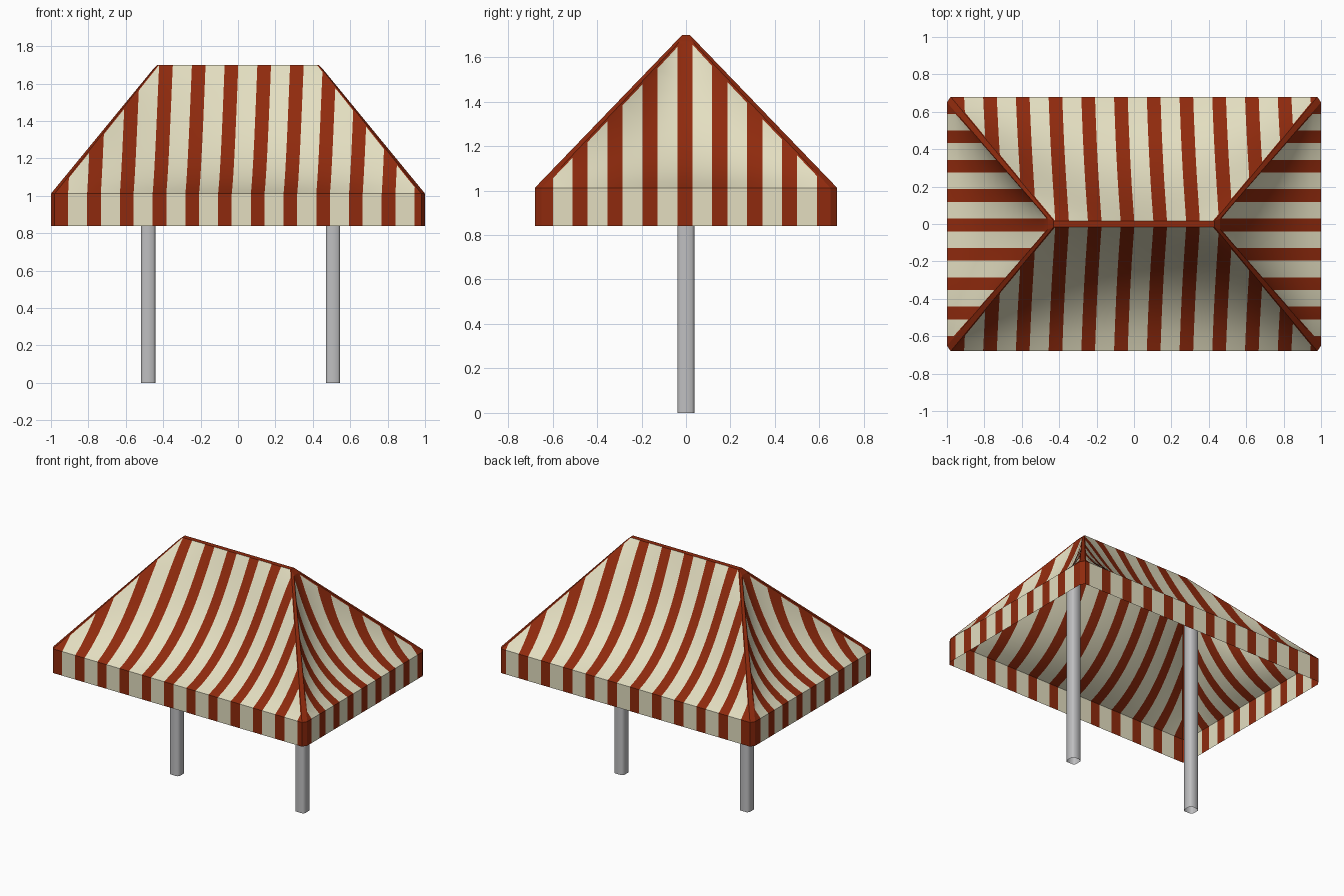
import bpy, bmesh, math
from mathutils import Vector

if "Cube" in bpy.data.objects:
    bpy.data.objects.remove(bpy.data.objects["Cube"])


def material(name, rgb):
    m = bpy.data.materials.new(name)
    m.diffuse_color = (*rgb, 1)
    m.use_nodes = True
    m.node_tree.nodes["Principled BSDF"].inputs["Base Color"].default_value = m.diffuse_color
    return m


CREAM = material("cream cloth", (0.77, 0.73, 0.53))
RED = material("rust red cloth", (0.275, 0.023, 0.004))
GREY = material("grey metal", (0.52, 0.52, 0.53))

# main sizes
X, Y = 1.0, 0.68            # half size of the canopy
CX, CY = 0.98, 0.65         # where the chamfered corners start
Z0, Z1, Z2 = 0.84, 1.012, 1.70  # valance bottom, eave, ridge
RX, RY = 0.43, 0.017        # ridge strip half size
EX, EY, EZ = 0.46, 0.028, 1.67  # top of the end panels


def finish(bm, name, mats):
    me = bpy.data.meshes.new(name)
    bm.to_mesh(me)
    bm.free()
    ob = bpy.data.objects.new(name, me)
    bpy.context.collection.objects.link(ob)
    for m in mats:
        me.materials.append(m)
    return ob


def striped_panel(name, base, top, along, w0, w1, first, period, width,
                  shift=0.0, sag=0.0, rows=1, border=0.0):
    """Cloth panel cut into stripes while flat, then placed and sagged."""
    base, top, along = Vector(base), Vector(top), Vector(along)
    up = top - base
    out = along.cross(up).normalized()
    if out.dot(Vector((base.x, base.y, 0))) < 0:
        out = -out
    bm = bmesh.new()
    bm.faces.new([bm.verts.new(c) for c in
                  ((-w0, 0, 0), (w0, 0, 0), (w1, 1, 0), (-w1, 1, 0))])

    def cut(co, no):
        bmesh.ops.bisect_plane(bm, geom=bm.verts[:] + bm.edges[:] + bm.faces[:],
                               dist=1e-5, plane_co=co, plane_no=no)

    for k in range(-8, 9):
        for side in (-0.5, 0.5):
            a = first + k * period + side * width
            if abs(a) < w0:
                cut((a, 0, 0), (1, -shift, 0))
    for r in range(1, rows):
        cut((0, r / rows, 0), (0, 1, 0))
    if border:
        for s in (-1, 1):
            cut((s * (w0 - border), 0, 0), (s, w0 - w1, 0))
    # stripe rule, with a red border along the hips
    for f in bm.faces:
        c = f.calc_center_median()
        d = (c.x - shift * c.y - first + period / 2) % period - period / 2
        edge = abs(c.x) > w0 + (w1 - w0) * c.y - border
        f.material_index = 1 if abs(d) < width / 2 or edge else 0
        f.smooth = sag > 0
    # the cloth hangs lowest a little below the middle
    for v in bm.verts:
        a, t = v.co.x, v.co.y
        u = min(1, abs(a) / (w0 + (w1 - w0) * t))
        drop = sag * 4 * t * (1 - t) * (1.3 - 0.6 * t) * (1 - u * u)
        v.co = base + up * t + along * a - out * drop
    bm.normal_update()
    bad = [f for f in bm.faces if f.normal.dot(out) < 0]
    bmesh.ops.reverse_faces(bm, faces=bad)
    finish(bm, name, (CREAM, RED))


# roof panels and valances, on opposite sides
long_stripes = dict(first=-0.07, period=0.175, width=0.073)
end_stripes = dict(first=-0.005, period=0.157, width=0.068)
for s, ln, en in ((-1, "front", "left"), (1, "back", "right")):
    striped_panel(ln + "_roof", (0, s * Y, Z1), (0, s * RY, Z2), (1, 0, 0),
                  CX, RX, shift=0.035, sag=0.11, rows=14, border=0.008,
                  **long_stripes)
    striped_panel(ln + "_valance", (0, s * Y, Z0), (0, s * Y, Z1), (1, 0, 0),
                  CX, CX, **long_stripes)
    striped_panel(en + "_roof", (s * X, 0, Z1), (s * EX, 0, EZ), (0, 1, 0),
                  CY, EY, sag=0.10, rows=14, border=0.01, **end_stripes)
    striped_panel(en + "_valance", (s * X, 0, Z0), (s * X, 0, Z1), (0, 1, 0),
                  CY, CY, **end_stripes)

# red edging: ridge strip, hips, corner chamfers and ridge ends
bm = bmesh.new()


def face(*pts):
    f = bm.faces.new([bm.verts.new(p) for p in pts])
    f.normal_update()
    if f.normal.dot(f.calc_center_median() - Vector((0, 0, 0.9))) < 0:
        f.normal_flip()


face((-RX, -RY, Z2), (RX, -RY, Z2), (RX, RY, Z2), (-RX, RY, Z2))
for sx in (-1, 1):
    face((sx * RX, -RY, Z2), (sx * RX, RY, Z2), (sx * EX, EY, EZ), (sx * EX, -EY, EZ))
    for sy in (-1, 1):
        face((sx * CX, sy * Y, Z1), (sx * X, sy * CY, Z1),
             (sx * EX, sy * EY, EZ), (sx * RX, sy * RY, Z2))
        face((sx * CX, sy * Y, Z0), (sx * X, sy * CY, Z0),
             (sx * X, sy * CY, Z1), (sx * CX, sy * Y, Z1))
finish(bm, "edging", (RED,))

# poles: square tubes with chamfered corners, open at the foot
for name, px in (("left_pole", -0.48), ("right_pole", 0.508)):
    bm = bmesh.new()
    a, b = 0.038, 0.026
    ring = [(a, -b), (a, b), (b, a), (-b, a), (-a, b), (-a, -b), (-b, -a), (b, -a)]
    low = [bm.verts.new((px + x, y, 0)) for x, y in ring]
    high = [bm.verts.new((px + x, y, 1.44)) for x, y in ring]
    for i in range(8):
        j = (i + 1) % 8
        f = bm.faces.new((low[i], low[j], high[j], high[i]))
        f.smooth = True
    finish(bm, name, (GREY,))
